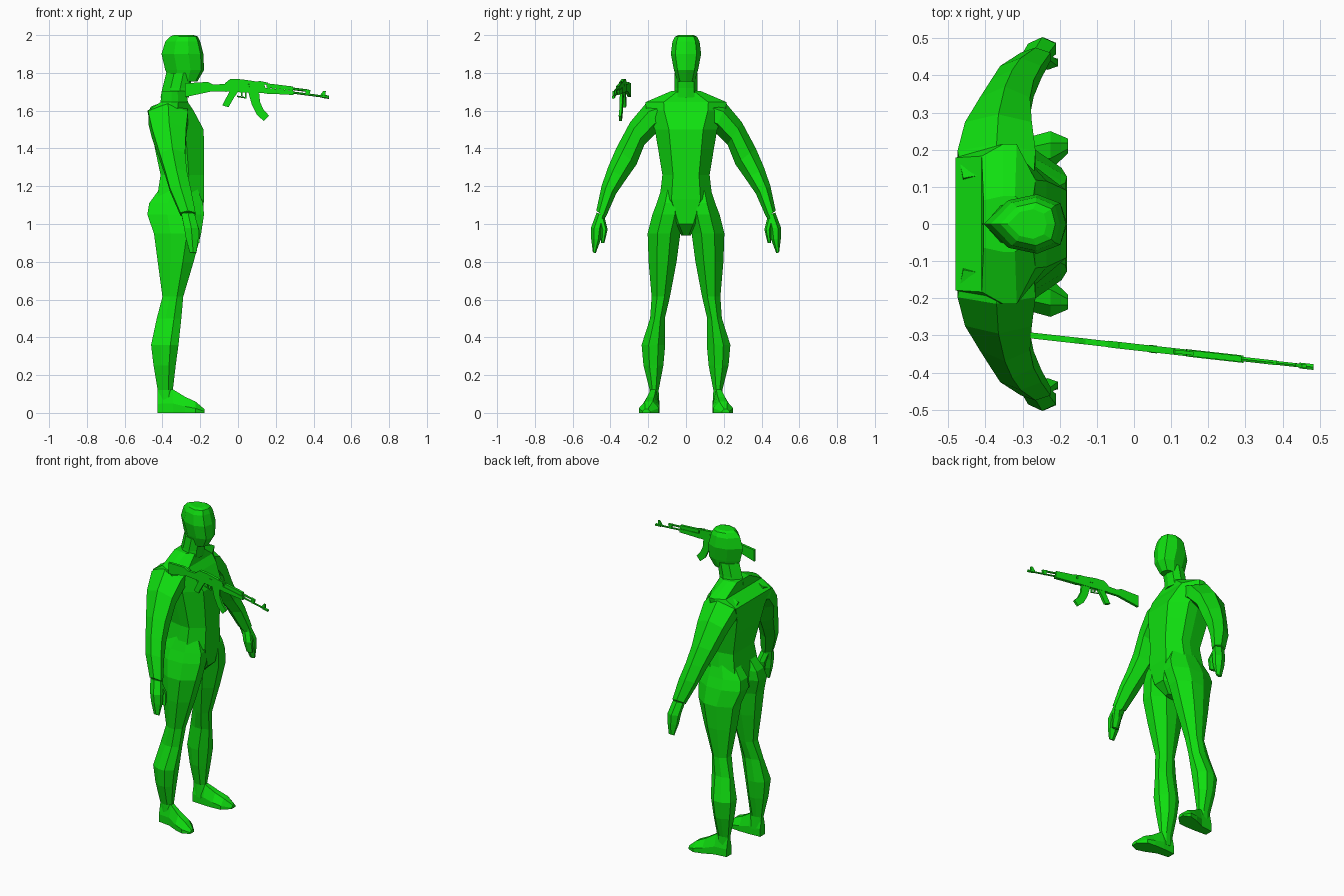
import bpy, bmesh

green = bpy.data.materials.new("bright green")
green.diffuse_color = (0.005, 0.74, 0.005, 1)

# Cross-sections: u runs back to front (0..1), v runs inner to outer (-1..1)
HEX = [(0, -.45), (0, .45), (.5, 1), (1, .45), (1, -.45), (.5, -1)]
OCT = [(0, -.5), (0, .5), (.35, 1), (.7, 1), (1, .4), (1, -.4), (.7, -1), (.35, -1)]
TRUNK = [(0, -.85), (0, .85), (.4, 1), (.65, 1), (1, .55), (1, -.55), (.65, -1), (.4, -1)]
SKULL = [(0, 0), (.3, .8), (.65, 1), (.93, .7), (1, 0), (.93, -.7), (.65, -1), (.3, -.8)]


def finish(name, bm):
    bmesh.ops.recalc_face_normals(bm, faces=bm.faces)
    me = bpy.data.meshes.new(name)
    bm.to_mesh(me)
    bm.free()
    me.materials.append(green)
    ob = bpy.data.objects.new(name, me)
    bpy.context.collection.objects.link(ob)
    return ob


def loft(name, rings):
    """Skin a list of equal-length point rings and cap both ends."""
    bm = bmesh.new()
    vs = [[bm.verts.new(p) for p in r] for r in rings]
    n = len(vs[0])
    for a, b in zip(vs, vs[1:]):
        for i in range(n):
            j = (i + 1) % n
            bm.faces.new((a[i], a[j], b[j], b[i]))
    bm.faces.new(vs[0])
    bm.faces.new(vs[-1])
    return finish(name, bm)


def ring(sec, x0, x1, y0, z0, y1, z1, side=1):
    """Section between an inner (y0, z0) and outer (y1, z1) edge."""
    out = []
    for u, v in sec:
        t = (v + 1) / 2
        out.append((x0 + u * (x1 - x0), side * (y0 + t * (y1 - y0)), z0 + t * (z1 - z0)))
    return out


def upright(name, sec, rows):
    """Symmetric body part from rows of height, back, front, half width."""
    loft(name, [ring(sec, x0, x1, -w, z, w, z) for z, x0, x1, w in rows])


# Trunk from crotch to shoulder slab
upright("torso", TRUNK, [
    (.94, -.36, -.25, .025), (1.0, -.42, -.19, .07), (1.13, -.43, -.18, .14),
    (1.26, -.41, -.18, .125), (1.4, -.44, -.18, .148), (1.5, -.46, -.182, .165),
    (1.6, -.48, -.235, .21), (1.645, -.41, -.265, .215), (1.705, -.405, -.275, .075)])

# Neck and head
upright("neck", SKULL, [
    (1.67, -.41, -.26, .065), (1.72, -.40, -.255, .06), (1.80, -.38, -.24, .06)])
upright("head", SKULL, [
    (1.755, -.36, -.215, .045), (1.815, -.385, -.18, .064), (1.90, -.405, -.183, .08),
    (1.965, -.385, -.20, .072), (1.992, -.36, -.212, .058), (2.0, -.34, -.235, .04)])

ARM = [  # back, front, inner y, inner z, outer y, outer z
    (-.46, -.27, .08, 1.52, .14, 1.66), (-.475, -.265, .15, 1.49, .215, 1.635),
    (-.455, -.275, .22, 1.42, .295, 1.54), (-.415, -.28, .262, 1.315, .37, 1.40),
    (-.385, -.27, .315, 1.24, .415, 1.295), (-.36, -.25, .37, 1.16, .447, 1.20),
    (-.305, -.225, .425, 1.035, .475, 1.07)]
HAND = [
    (-.30, -.23, .427, 1.045, .473, 1.06), (-.285, -.21, .44, .98, .503, .98),
    (-.275, -.21, .45, .92, .502, .92), (-.255, -.22, .478, .845, .493, .85)]
THUMB = [
    (-.28, -.225, .43, 1.03, .465, 1.03), (-.26, -.205, .415, .97, .45, .97),
    (-.245, -.205, .432, .90, .45, .90)]
LEG = [  # height, back, front, inner y, outer y
    (1.2, -.405, -.22, .02, .125), (1.11, -.47, -.185, .008, .155),
    (1.05, -.48, -.18, .008, .178), (.95, -.445, -.195, .03, .203),
    (.8, -.425, -.235, .05, .198), (.615, -.40, -.29, .085, .182),
    (.5, -.43, -.30, .112, .19), (.36, -.46, -.315, .11, .235),
    (.25, -.447, -.33, .12, .225), (.12, -.425, -.345, .145, .192),
    (.04, -.42, -.34, .14, .195)]
FOOT = [  # x, inner y, outer y, top z
    (-.425, .145, .195, .12), (-.345, .14, .205, .125),
    (-.28, .14, .235, .085), (-.225, .145, .25, .06), (-.178, .19, .23, .02)]

for side, tag in ((1, "left"), (-1, "right")):
    for part, rows in (("arm", ARM), ("hand", HAND), ("thumb", THUMB)):
        loft(f"{tag}_{part}", [ring(HEX, *r, side) for r in rows])
    loft(f"{tag}_leg", [ring(OCT, x0, x1, a, z, b, z, side) for z, x0, x1, a, b in LEG])
    # Foot: flat sole, tapered instep
    loft(f"{tag}_foot", [[(x, side * y, z) for y, z in (
        (a, 0), (b, 0), (b, h * .4), (b * .7 + a * .3, h), (b * .3 + a * .7, h), (a, h * .4))]
        for x, a, b, h in FOOT])


def gun_y(x):
    """Centre plane of the rifle, angled slightly outward."""
    return -.331 - .112 * x


def plate(name, pts, t):
    """Side outline in x, z given thickness 2t about the rifle plane."""
    loft(name, [[(x, gun_y(x) + s * t, z) for x, z in pts] for s in (-1, 1)])


def tube(name, a, b, r):
    """Six-sided bar along the rifle between two x, z points."""
    hexa = [(0, 1), (.87, .5), (.87, -.5), (0, -1), (-.87, -.5), (-.87, .5)]
    loft(name, [[(x, gun_y(x) + r * c, z + r * s) for c, s in hexa] for x, z in (a, b)])


# Rifle body
plate("stock", [(-.28, 1.745), (-.16, 1.752), (-.13, 1.738), (-.06, 1.742),
                (-.06, 1.70), (-.14, 1.702), (-.28, 1.672)], .008)
plate("receiver", [(-.07, 1.745), (-.04, 1.768), (.02, 1.766), (.14, 1.748),
                   (.145, 1.692), (.05, 1.695), (-.07, 1.702)], .009)
plate("rear_sight", [(.10, 1.745), (.11, 1.758), (.16, 1.748), (.16, 1.735)], .005)
plate("lower_handguard", [(.14, 1.722), (.14, 1.69), (.20, 1.688), (.295, 1.683), (.295, 1.705)], .010)
plate("upper_handguard", [(.15, 1.745), (.29, 1.728), (.29, 1.706), (.15, 1.722)], .008)
tube("gas_tube", (.28, 1.717), (.375, 1.705), .007)
tube("barrel", (.28, 1.697), (.45, 1.675), .006)
tube("muzzle", (.445, 1.676), (.483, 1.671), .009)
plate("gas_block", [(.355, 1.714), (.385, 1.708), (.375, 1.682), (.36, 1.682)], .006)
plate("front_sight", [(.435, 1.682), (.452, 1.705), (.465, 1.704), (.462, 1.676)], .005)

# Grip, trigger and magazine
plate("grip", [(-.045, 1.702), (0, 1.70), (-.022, 1.668), (-.05, 1.618), (-.083, 1.628)], .008)
plate("trigger", [(.015, 1.698), (.023, 1.698), (.024, 1.675), (.017, 1.678)], .003)
tube("guard_bottom", (-.005, 1.676), (.042, 1.668), .004)
plate("guard_front", [(.038, 1.697), (.046, 1.697), (.046, 1.665), (.038, 1.665)], .004)
plate("magazine", [(.055, 1.697), (.112, 1.692), (.117, 1.645), (.135, 1.605),
                   (.165, 1.573), (.137, 1.545), (.10, 1.578), (.073, 1.632)], .007)
# Bolt handle on the outer side
tube("bolt_handle", (.04, 1.735), (.062, 1.733), .012)
